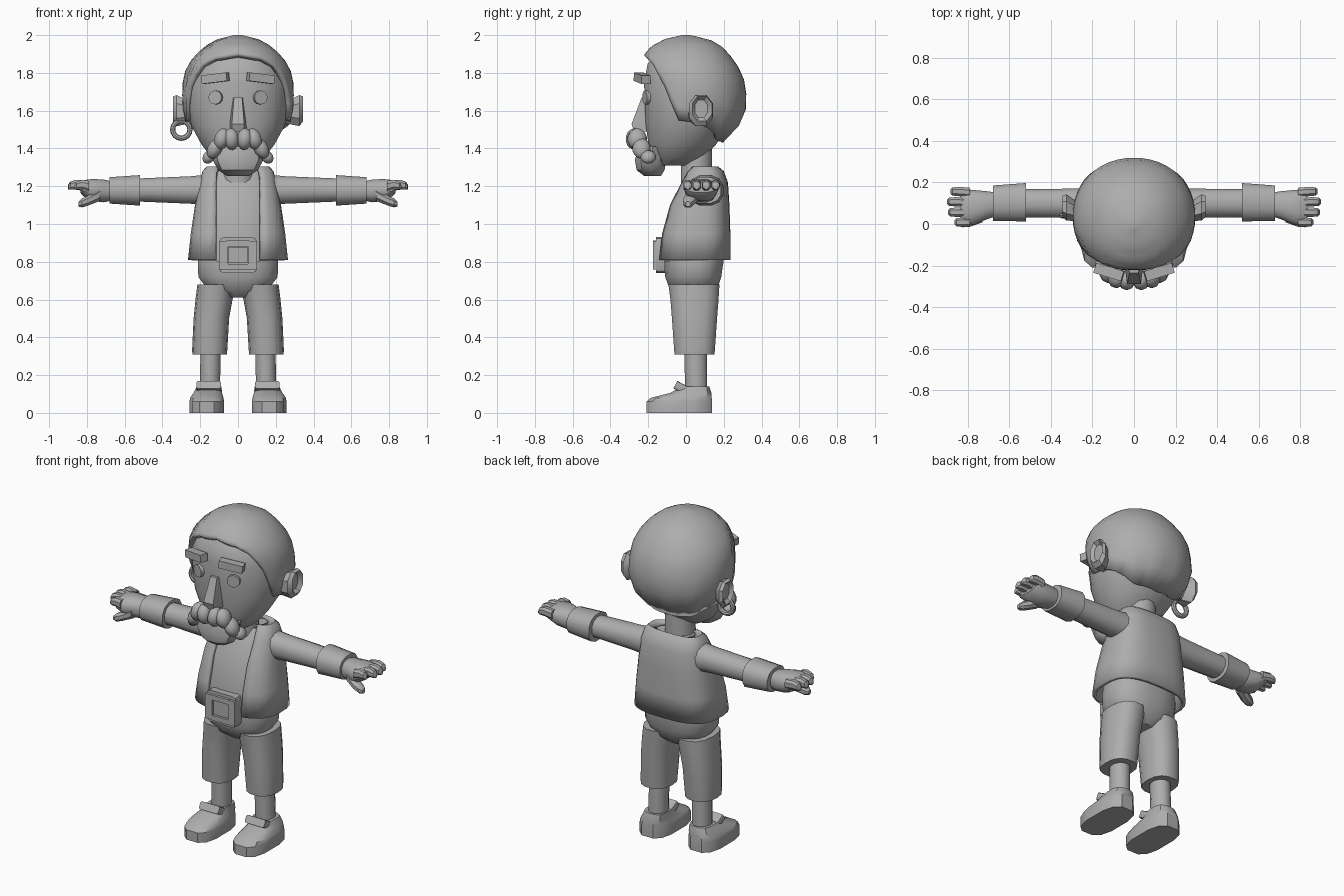
import bpy, bmesh, math
from mathutils import Vector, Matrix

if "Cube" in bpy.data.objects:
    bpy.data.objects.remove(bpy.data.objects["Cube"])

grey = bpy.data.materials.new("plain grey")
grey.diffuse_color = (0.42, 0.42, 0.42, 1)
grey.use_nodes = True
grey.node_tree.nodes["Principled BSDF"].inputs["Base Color"].default_value = grey.diffuse_color


def finish(name, bm, angle=35, solid=0):
    bmesh.ops.recalc_face_normals(bm, faces=bm.faces[:])
    me = bpy.data.meshes.new(name)
    bm.to_mesh(me)
    bm.free()
    me.materials.append(grey)
    ob = bpy.data.objects.new(name, me)
    bpy.context.collection.objects.link(ob)
    if solid:
        m = ob.modifiers.new("thickness", 'SOLIDIFY')
        m.thickness, m.offset = solid, -1
    bpy.ops.object.select_all(action='DESELECT')
    ob.select_set(True)
    bpy.context.view_layer.objects.active = ob
    bpy.ops.object.shade_smooth_by_angle(angle=math.radians(angle))
    return ob


def sup(t, p):
    """Superellipse point; t = 0 points along the negative second axis."""
    f = lambda v: math.copysign(abs(v) ** (2 / p), v)
    return f(math.sin(t)), f(-math.cos(t))


def bridge(bm, rows, closed):
    for a, b in zip(rows, rows[1:]):
        for i in range(len(a) if closed else len(a) - 1):
            j = (i + 1) % len(a)
            bm.faces.new((a[i], a[j], b[j], b[i]))


def loft(name, rings, axis='z', n=12, p=2.0, s=1, angle=35):
    """Rings: (position on axis, centre 1, centre 2, radius 1, radius 2)."""
    bm = bmesh.new()
    rows = []
    for t, c1, c2, r1, r2 in rings:
        row = []
        for i in range(n):
            u, v = sup(2 * math.pi * (i + .5) / n, p)
            u, v = c1 + u * r1, c2 + v * r2
            x, y, z = {'z': (u, v, t), 'x': (t, u, v), 'y': (u, t, v)}[axis]
            row.append(bm.verts.new((x * s, y, z)))
        rows.append(row)
    bridge(bm, rows, True)
    bm.faces.new(rows[0])
    bm.faces.new(rows[-1])
    return finish(name, bm, angle)


def body(name, prof, n=20, p=2.0):
    """Upright loft from (z, front y, back y, half width)."""
    return loft(name, [(z, 0, (f + b) / 2, w, (b - f) / 2) for z, f, b, w in prof], n=n, p=p)


def block(name, loc, size, rot=(0, 0, 0), bevel=0):
    bm = bmesh.new()
    bmesh.ops.create_cube(bm, size=1)
    bmesh.ops.scale(bm, vec=size, verts=bm.verts[:])
    if bevel:
        es = [e for e in bm.edges if abs((e.verts[0].co - e.verts[1].co).y) > size[1] * .9]
        bmesh.ops.bevel(bm, geom=es, offset=bevel, segments=2, profile=.5, affect='EDGES')
    ob = finish(name, bm)
    ob.location, ob.rotation_euler = loc, rot
    return ob


def blob(name, loc, r, tilt=0):
    bm = bmesh.new()
    bmesh.ops.create_uvsphere(bm, u_segments=10, v_segments=7, radius=1)
    bm.transform(Matrix.Translation(loc) @ Matrix.Rotation(tilt, 4, 'Y') @ Matrix.Diagonal((*r, 1)))
    return finish(name, bm, 50)


def interp(table, x):
    if x <= table[0][0]:
        return table[0][1:]
    for a, b in zip(table, table[1:]):
        if x <= b[0]:
            k = (x - a[0]) / (b[0] - a[0])
            return [u + (v - u) * k for u, v in zip(a[1:], b[1:])]
    return table[-1][1:]


# Head, neck and beard
body("head", [(1.31, -.15, .02, .08), (1.35, -.18, .09, .14), (1.42, -.2, .16, .195),
              (1.52, -.215, .23, .25), (1.62, -.22, .28, .272), (1.75, -.225, .28, .272),
              (1.85, -.205, .23, .235), (1.93, -.13, .14, .14)], p=2.2)
loft("neck", [(1.22, 0, .055, .09, .085), (1.42, 0, .055, .085, .085)])
body("beard", [(1.255, -.225, -.13, .06), (1.285, -.265, -.11, .105),
               (1.34, -.275, -.1, .135), (1.41, -.25, -.1, .14)], n=10)

# Hair cap: each column runs from the hairline to the crown
hair_prof = [(1.42, -.17, .185, .21), (1.47, -.2, .24, .245), (1.53, -.225, .29, .275),
             (1.63, -.25, .325, .297), (1.75, -.25, .313, .293), (1.82, -.25, .285, .277),
             (1.88, -.235, .245, .24), (1.94, -.185, .19, .18), (1.98, -.11, .12, .105),
             (2.0, -.02, .02, .02)]
hairline = [(0, 1.9), (30, 1.88), (45, 1.84), (57, 1.76), (66, 1.67), (72, 1.55),
            (90, 1.54), (115, 1.5), (140, 1.44), (180, 1.43)]
bm = bmesh.new()
N, L = 48, 11
rows = []
for k in range(L):
    row = []
    for i in range(N):
        t = 2 * math.pi * i / N
        deg = math.degrees(min(t, 2 * math.pi - t))
        z0 = interp(hairline, deg)[0]
        z = z0 + (2.0 - z0) * math.sin(k / (L - 1) * math.pi / 2)
        f, b, w = interp(hair_prof, z)
        if z < 1.6 and i % 4 == 0 and deg > 110:      # chopped locks at the nape
            f, b, w = f * .97, b * .97, w * .97
        u, v = sup(t, 2.1)
        row.append(bm.verts.new((u * w, (f + b) / 2 + v * (b - f) / 2, z)))
    rows.append(row)
bridge(bm, rows, True)
bm.faces.new(rows[-1])
finish("hair", bm, 40, .028)

# Nose: tapered wedge
bm = bmesh.new()
rows = [[bm.verts.new(c) for c in ((-w, -.17, z), (-w * .65, y, z), (w * .65, y, z), (w, -.17, z))]
        for z, y, w in ((1.67, -.235, .033), (1.53, -.288, .05), (1.49, -.275, .05))]
bridge(bm, rows, True)
bm.faces.new(rows[0])
bm.faces.new(rows[-1])
finish("nose", bm)

# Vest: open-fronted shell
vest_prof = [(.81, -.15, .235, .265, .12), (.95, -.135, .235, .25, .12), (1.1, -.095, .23, .228, .12),
             (1.22, -.035, .222, .205, .12), (1.28, .0, .2, .188, .115), (1.305, .03, .17, .165, .105),
             (1.295, .045, .155, .12, .08)]
bm = bmesh.new()
rows = []
for z, f, b, w, gap in vest_prof:
    t0 = math.asin((gap / w) ** 1.4)
    row = []
    for i in range(25):
        u, v = sup(t0 + (2 * math.pi - 2 * t0) * i / 24, 2.8)
        row.append(bm.verts.new((u * w, (f + b) / 2 + v * (b - f) / 2, z)))
    rows.append(row)
bridge(bm, rows, False)
finish("vest", bm, 35, .022)

# Shirt, pelvis and buckle
body("shirt", [(.8, -.125, .19, .2), (.95, -.12, .2, .2), (1.1, -.08, .2, .195),
               (1.22, -.02, .19, .18), (1.28, .02, .16, .14)], p=2.6)
body("pelvis", [(.61, -.035, .12, .06), (.65, -.085, .165, .16), (.72, -.112, .188, .212),
                (.8, -.115, .2, .215), (.88, -.115, .2, .2)], p=2.5)
block("buckle_plate", (0, -.135, .835), (.2, .05, .19), bevel=.025)
for s in (-1, 1):
    block("buckle_side", (.077 * s, -.165, .835), (.046, .022, .15))
    block("buckle_bar", (0, -.165, .835 + .062 * s), (.12, .022, .03))
block("buckle_pin", (0, -.162, .835), (.1, .012, .085))

for s, side in ((-1, "right"), (1, "left")):
    # Face details
    bm = bmesh.new()
    bmesh.ops.create_cone(bm, cap_ends=True, segments=12, radius1=.037, radius2=.037, depth=.04)
    bm.transform(Matrix.Translation((.115 * s, -.2, 1.67)) @ Matrix.Rotation(.35 * s, 4, 'Z')
                 @ Matrix.Rotation(math.pi / 2, 4, 'X'))
    finish(side + "_eye", bm)
    block(side + "_brow", (.12 * s, -.232, 1.772), (.14, .05, .045), (0, .12 * s, .3 * s))
    loft(side + "_ear", [(.25, .05, 1.59, .04, .06), (.325, .08, 1.6, .068, .088),
                         (.345, .085, 1.61, .055, .07), (.325, .08, 1.61, .035, .05)], 'x', 8, 2.3, s)
    for i, (x, y, z, a, b, c, tilt) in enumerate((
            (.035, -.27, 1.45, .042, .05, .058, .1), (.085, -.258, 1.45, .042, .052, .058, -.3),
            (.122, -.235, 1.4, .04, .05, .058, -.5), (.155, -.2, 1.355, .032, .042, .038, -.6))):
        blob(f"{side}_moustache_{i}", (x * s, y, z), (a, b, c), tilt * s)

    # Sleeve, cuff, hand and fingers
    loft(side + "_sleeve", [(.15, .1, 1.18, .08, .085), (.25, .1, 1.18, .073, .075),
                            (.55, .1, 1.18, .07, .062)], 'x', 12, 2.2, s)
    loft(side + "_cuff", [(.52, .1, 1.178, .07, .065), (.52, .105, 1.178, .095, .083),
                          (.68, .1, 1.178, .088, .072), (.68, .1, 1.178, .06, .052)], 'x', 12, 2.4, s)
    loft(side + "_hand", [(.66, .095, 1.175, .058, .05), (.71, .09, 1.175, .07, .062),
                          (.77, .08, 1.18, .086, .06), (.82, .08, 1.19, .09, .043),
                          (.835, .08, 1.195, .08, .03)], 'x', 12, 2.4, s)
    for i, (y, tip) in enumerate(((.008, .865), (.055, .897), (.104, .9), (.152, .885))):
        loft(f"{side}_finger_{i}", [(.79, y, 1.2, .024, .03), (tip - .04, y * 1.03, 1.208, .024, .028),
                                    (tip - .01, y * 1.03, 1.202, .021, .022),
                                    (tip, y * 1.03, 1.195, .01, .012)], 'x', 8, 2.4, s)
    loft(side + "_thumb", [(.73, .045, 1.155, .04, .035), (.79, .02, 1.125, .036, .028),
                           (.825, .012, 1.112, .03, .026), (.845, .01, 1.105, .014, .014)], 'x', 8, 2.2, s)

    # Trouser leg, shin and shoe
    loft(side + "_trouser_leg", [(.31, .148, .045, .06, .07), (.31, .15, .045, .091, .108),
                                 (.33, .15, .045, .093, .11), (.5, .141, .045, .094, .122),
                                 (.6, .127, .045, .098, .13), (.68, .115, .042, .1, .138)], n=14, p=2.4, s=s)
    loft(side + "_shin", [(.08, .15, .055, .056, .06), (.33, .145, .05, .055, .062)], s=s)
    loft(side + "_shoe", [(0, .165, -.035, .094, .178), (.06, .165, -.035, .094, .178),
                          (.08, .165, -.025, .09, .165), (.105, .16, .025, .078, .112),
                          (.14, .153, .05, .066, .075)], n=12, p=3, s=s)
    block(side + "_shoe_tongue", (.155 * s, -.03, .135), (.13, .06, .045), (-.5, 0, 0), .01)

# Earring on one side
bm = bmesh.new()
rows = []
for i in range(16):
    a = 2 * math.pi * i / 16
    rows.append([bm.verts.new((-.3 + (.046 + .014 * math.cos(b)) * math.cos(a),
                               .04 + .014 * math.sin(b),
                               1.5 + (.046 + .014 * math.cos(b)) * math.sin(a)))
                 for b in [2 * math.pi * j / 8 for j in range(8)]])
bridge(bm, rows + rows[:1], True)
finish("earring", bm)
